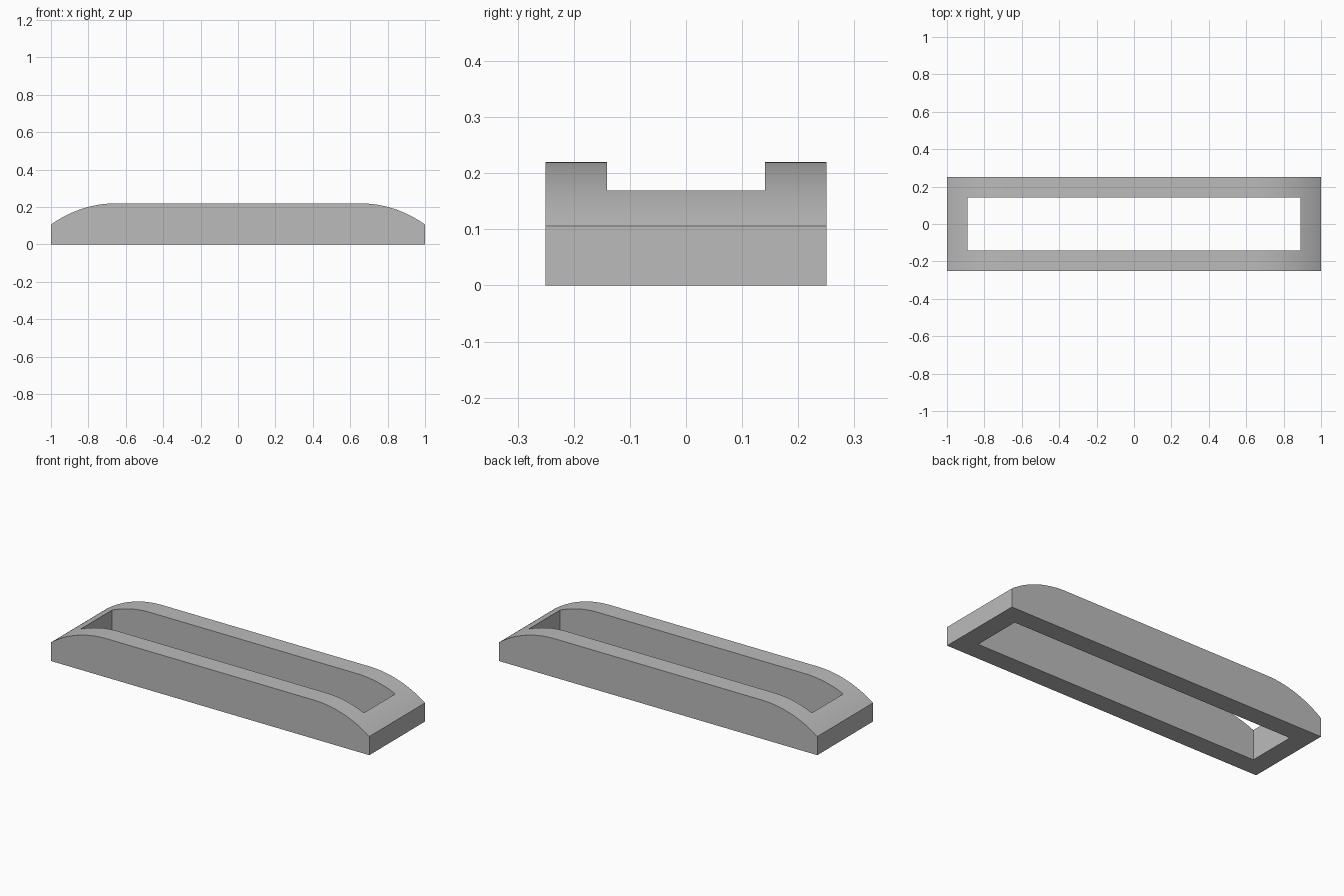
import bpy, bmesh, math

if "Cube" in bpy.data.objects:
    bpy.data.objects.remove(bpy.data.objects["Cube"], do_unlink=True)

HALF_LENGTH, HALF_WIDTH, HEIGHT = 1.0, 0.25, 0.22
SHOULDER, END_HEIGHT = 0.65, 0.106
SLOT_X, SLOT_Y = 0.89, 0.141
STEPS = 24

# Plain grey material
grey = bpy.data.materials.new("grey")
grey.use_nodes = True
colour = (0.5, 0.5, 0.5, 1)
grey.diffuse_color = colour
grey.node_tree.nodes["Principled BSDF"].inputs["Base Color"].default_value = colour

# Side profile: flat top, with an arc tangent to it at each end
run, drop = HALF_LENGTH - SHOULDER, HEIGHT - END_HEIGHT
radius = (run ** 2 + drop ** 2) / (2 * drop)
sweep = math.asin(run / radius)
angles = [sweep * i / STEPS for i in range(STEPS + 1)]
arc = [(SHOULDER + radius * math.sin(a), HEIGHT - radius * (1 - math.cos(a)))
       for a in angles]
right_half = arc + [(HALF_LENGTH, 0)]
profile = right_half + [(-x, z) for x, z in reversed(right_half)]

# Body extruded across the width
bm = bmesh.new()
face = bm.faces.new([bm.verts.new((x, -HALF_WIDTH, z)) for x, z in profile])
side = bmesh.ops.extrude_face_region(bm, geom=[face])
moved = [v for v in side["geom"] if isinstance(v, bmesh.types.BMVert)]
bmesh.ops.translate(bm, verts=moved, vec=(0, 2 * HALF_WIDTH, 0))
bmesh.ops.recalc_face_normals(bm, faces=bm.faces)
mesh = bpy.data.meshes.new("slotted_frame")
bm.to_mesh(mesh)
bm.free()
mesh.materials.append(grey)
frame = bpy.data.objects.new("slotted_frame", mesh)
bpy.context.collection.objects.link(frame)

# Rectangular slot cut right through
bpy.ops.mesh.primitive_cube_add(size=2)
cutter = bpy.context.object
cutter.name = "slot_cutter"
cutter.scale = (SLOT_X, SLOT_Y, 1)
cutter.hide_render = True
cutter.data.materials.append(grey)
cut = frame.modifiers.new("slot", "BOOLEAN")
cut.operation = "DIFFERENCE"
cut.solver = "EXACT"
cut.object = cutter

bpy.ops.object.select_all(action="DESELECT")
frame.select_set(True)
bpy.context.view_layer.objects.active = frame
bpy.ops.object.modifier_apply(modifier=cut.name)
bpy.data.objects.remove(cutter, do_unlink=True)

# Smooth arcs, sharp corners
bpy.ops.object.shade_smooth_by_angle(angle=math.radians(30))
